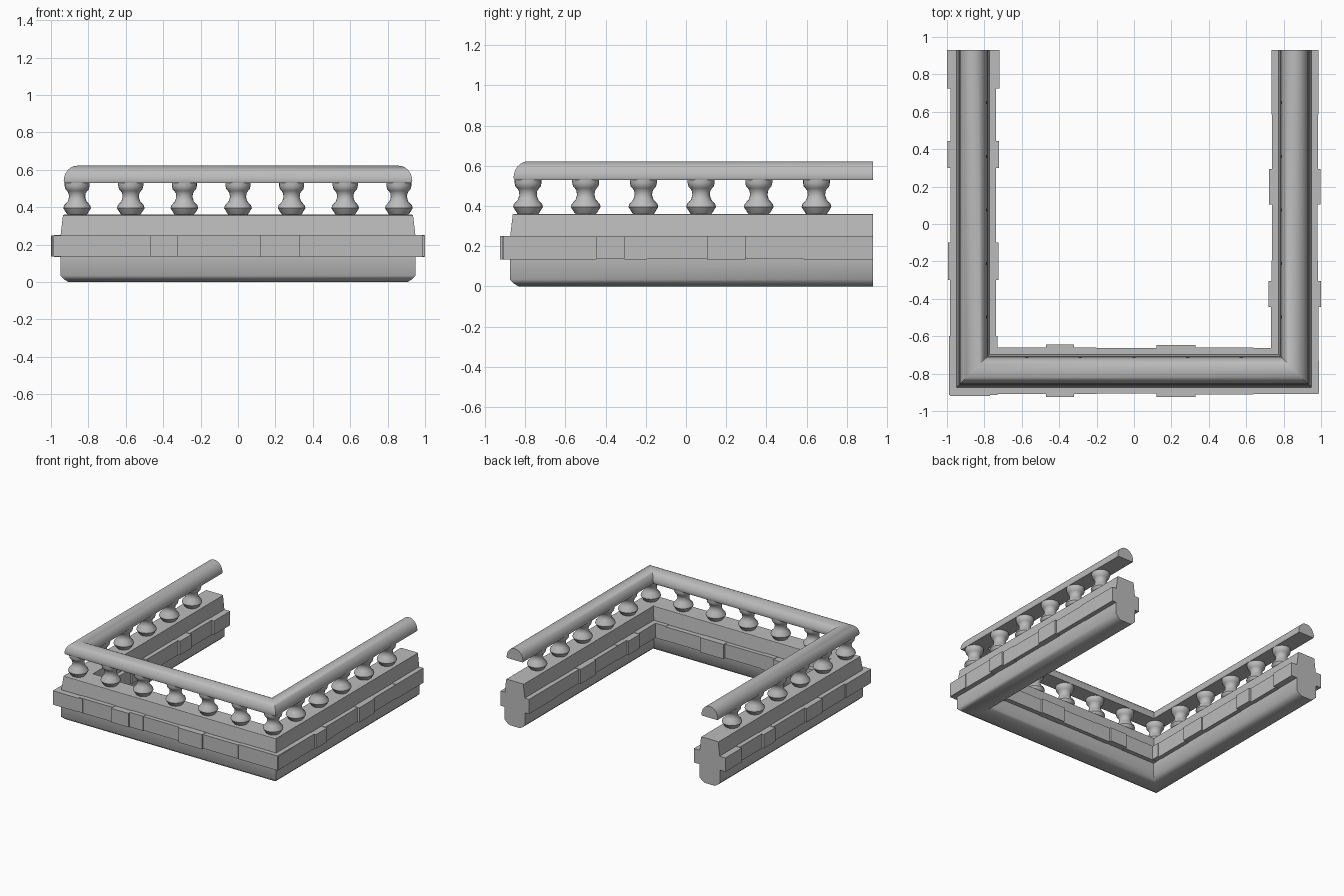
import bpy, math

cube = bpy.data.objects.get("Cube")
if cube:
    bpy.data.objects.remove(cube)

stone = bpy.data.materials.new("grey stone")
stone.use_nodes = True
GREY = (0.5, 0.5, 0.5, 1)
stone.diffuse_color = GREY
stone.node_tree.nodes["Principled BSDF"].inputs["Base Color"].default_value = GREY

CX, CY, BACK = 0.86, -0.785, 0.93   # centre lines of the arms and front, open end


def make(name, verts, faces, smooth=None):
    me = bpy.data.meshes.new(name)
    me.from_pydata(verts, [], faces)
    me.materials.append(stone)
    ob = bpy.data.objects.new(name, me)
    bpy.context.collection.objects.link(ob)
    if smooth:
        bpy.ops.object.select_all(action='DESELECT')
        ob.select_set(True)
        bpy.context.view_layer.objects.active = ob
        bpy.ops.object.shade_smooth_by_angle(angle=math.radians(smooth))
    return ob


def sweep(name, half, smooth=None):
    """Mirror a half profile (offset, z) and run it round the mitred U path."""
    prof = half + [(-o, z) for o, z in reversed(half) if o > 0]
    n = len(prof)
    verts = []
    for sx, at_back in ((-1, 1), (-1, 0), (1, 0), (1, 1)):
        for o, z in prof:
            verts.append((sx * (CX + o), BACK if at_back else CY - o, z))
    faces = [(r * n + i, r * n + (i + 1) % n, (r + 1) * n + (i + 1) % n, (r + 1) * n + i)
             for r in range(3) for i in range(n)]
    faces += [tuple(range(n))[::-1], tuple(range(3 * n, 4 * n))]
    make(name, verts, faces, smooth)


# Lower plinth, upper course and handrail
sweep("lower_plinth", [(0.045, 0), (0.067, 0.012), (0.09, 0.035), (0.09, 0.15)], 50)
sweep("upper_course", [(0.09, 0.2), (0.088, 0.255), (0.076, 0.357), (0.07, 0.36)])
rail = [(0.068, 0.53)] + [(0.072 * math.cos(a), 0.54 + 0.082 * math.sin(a))
                          for a in (i * math.pi / 12 for i in range(7))]
rail[-1] = (0, 0.622)
sweep("handrail", rail, 40)


# Uneven course of blocks along each run
def block(name, x0, x1, y0, y1, z0=0.137, z1=0.248):
    v = [(x, y, z) for z in (z0, z1) for x, y in ((x0, y0), (x1, y0), (x1, y1), (x0, y1))]
    make(name, v, [(3, 2, 1, 0), (4, 5, 6, 7), (0, 1, 5, 4), (1, 2, 6, 5), (2, 3, 7, 6), (3, 0, 4, 7)])


def course(name, cuts, halves, place):
    for i, h in enumerate(halves):
        drop = 0.003 * (i % 2)
        block(f"{name}_block_{i + 1}", *place(cuts[i], cuts[i + 1], h), 0.137 - drop, 0.248 + drop)


course("front", [-0.985, -0.77, -0.47, -0.32, -0.2, 0.12, 0.33, 0.64, 0.985],
       [0.135, 0.125, 0.14, 0.124, 0.121, 0.139, 0.126, 0.123],
       lambda a, b, h: (a, b, CY - h, CY + h))
course("left", [-0.905, -0.73, -0.445, -0.305, -0.195, 0.105, 0.295, 0.585, BACK],
       [0.13, 0.127, 0.14, 0.125, 0.122, 0.137, 0.123, 0.126],
       lambda a, b, h: (CX - h, CX + h, a, b))
course("right", [-0.915, -0.6, -0.3, -0.1, 0.3, 0.445, 0.725, BACK],
       [0.13, 0.123, 0.135, 0.122, 0.138, 0.122, 0.14],
       lambda a, b, h: (-CX - h, -CX + h, a, b))

# Turned balusters
TURN = [(0.045, 0.355), (0.055, 0.365), (0.074, 0.395), (0.07, 0.41), (0.05, 0.432), (0.043, 0.455),
        (0.046, 0.475), (0.054, 0.488), (0.063, 0.497), (0.067, 0.515), (0.067, 0.535)]


def baluster(name, x, y, seg=20):
    verts = [(x + r * math.cos(k * math.tau / seg), y + r * math.sin(k * math.tau / seg), z)
             for r, z in TURN for k in range(seg)]
    faces = [(j * seg + k, j * seg + (k + 1) % seg, (j + 1) * seg + (k + 1) % seg, (j + 1) * seg + k)
             for j in range(len(TURN) - 1) for k in range(seg)]
    last = (len(TURN) - 1) * seg
    faces += [tuple(range(seg))[::-1], tuple(range(last, last + seg))]
    make(name, verts, faces, 45)


STEP = CX / 3
for i in range(7):
    baluster(f"front_baluster_{i + 1}", -CX + i * STEP, CY)
for side, sx in (("right", -1), ("left", 1)):
    for i in range(1, 6):
        baluster(f"{side}_baluster_{i}", sx * CX, CY + i * STEP)
